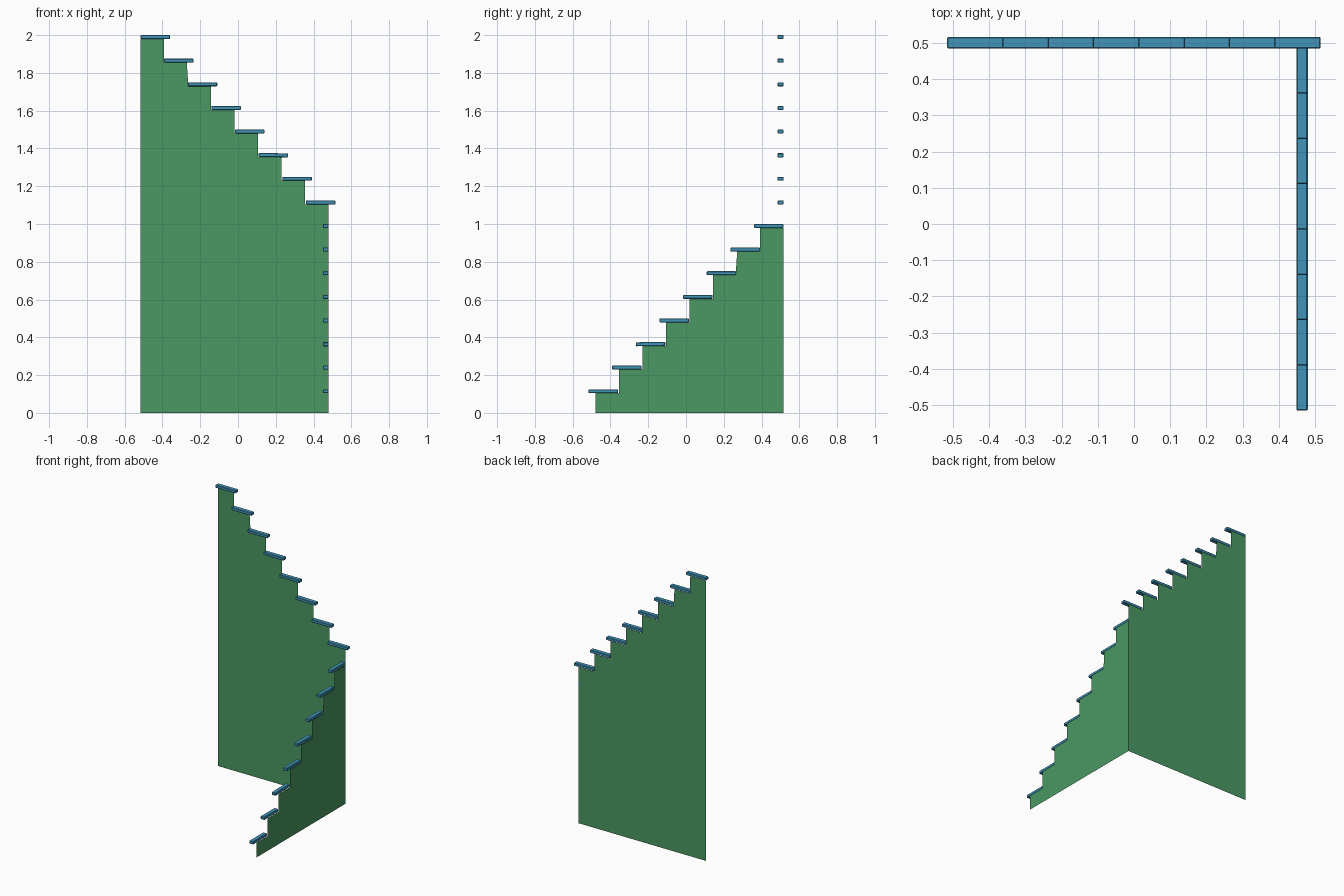
import bpy
import bmesh
from math import radians
from mathutils import Matrix, Vector

cube = bpy.data.objects.get("Cube")
if cube:
    bpy.data.objects.remove(cube, do_unlink=True)

STEPS = 8
RUN = 0.1245     # horizontal length of one step
RISE = 0.125     # height of one step
START = -0.516   # high end of a flight
BACK = 0.516     # outer face of a flight
TREAD = Vector((0.156, 0.031, 0.021))


def make_material(name, rgb):
    mat = bpy.data.materials.new(name)
    mat.use_nodes = True
    colour = (*rgb, 1.0)
    mat.diffuse_color = colour
    mat.node_tree.nodes["Principled BSDF"].inputs["Base Color"].default_value = colour
    return mat


green = make_material("wall green", (0.068, 0.315, 0.122))
blue = make_material("tread blue", (0.054, 0.30, 0.49))


def add_object(name, bm, mat, matrix):
    bm.transform(matrix)
    mesh = bpy.data.meshes.new(name)
    bm.to_mesh(mesh)
    bm.free()
    mesh.materials.append(mat)
    obj = bpy.data.objects.new(name, mesh)
    bpy.context.collection.objects.link(obj)
    return obj


def build_flight(name, top, matrix):
    # Thin stepped wall, a single sheet reaching the floor
    bm = bmesh.new()
    outline = [(START, 0)]
    for i in range(STEPS):
        z = top - i * RISE - TREAD.z
        lean = 0.004 if i == 1 else 0
        outline += [(START + i * RUN + (0.004 if i == 2 else 0), z),
                    (START + (i + 1) * RUN - lean, z)]
    outline.append((START + STEPS * RUN, 0))
    bm.faces.new([bm.verts.new((x, BACK, z)) for x, z in outline])
    add_object(name + "_wall", bm, green, matrix)

    # Overhanging treads with softly worn edges
    for i in range(STEPS):
        bm = bmesh.new()
        bmesh.ops.create_cube(bm, size=1)
        bmesh.ops.scale(bm, vec=TREAD, verts=bm.verts)
        bmesh.ops.bevel(bm, geom=bm.edges[:], offset=0.003, segments=1, affect='EDGES')
        tilt = Matrix.Rotation(radians(1 if i == 5 else 0), 4, 'Y')
        centre = Vector((START + i * RUN + TREAD.x / 2 + i * 0.0006,
                         BACK - TREAD.y / 2, top - i * RISE - TREAD.z / 2))
        add_object(f"{name}_tread_{i + 1}", bm, blue,
                   matrix @ Matrix.Translation(centre) @ tilt)


# Upper flight along the back, lower flight turned a quarter to the left side
build_flight("upper_flight", 2.0, Matrix.Identity(4))
build_flight("lower_flight", 1.0,
             Matrix.Translation((START + STEPS * RUN - BACK, 0, 0))
             @ Matrix.Rotation(radians(-90), 4, 'Z'))
